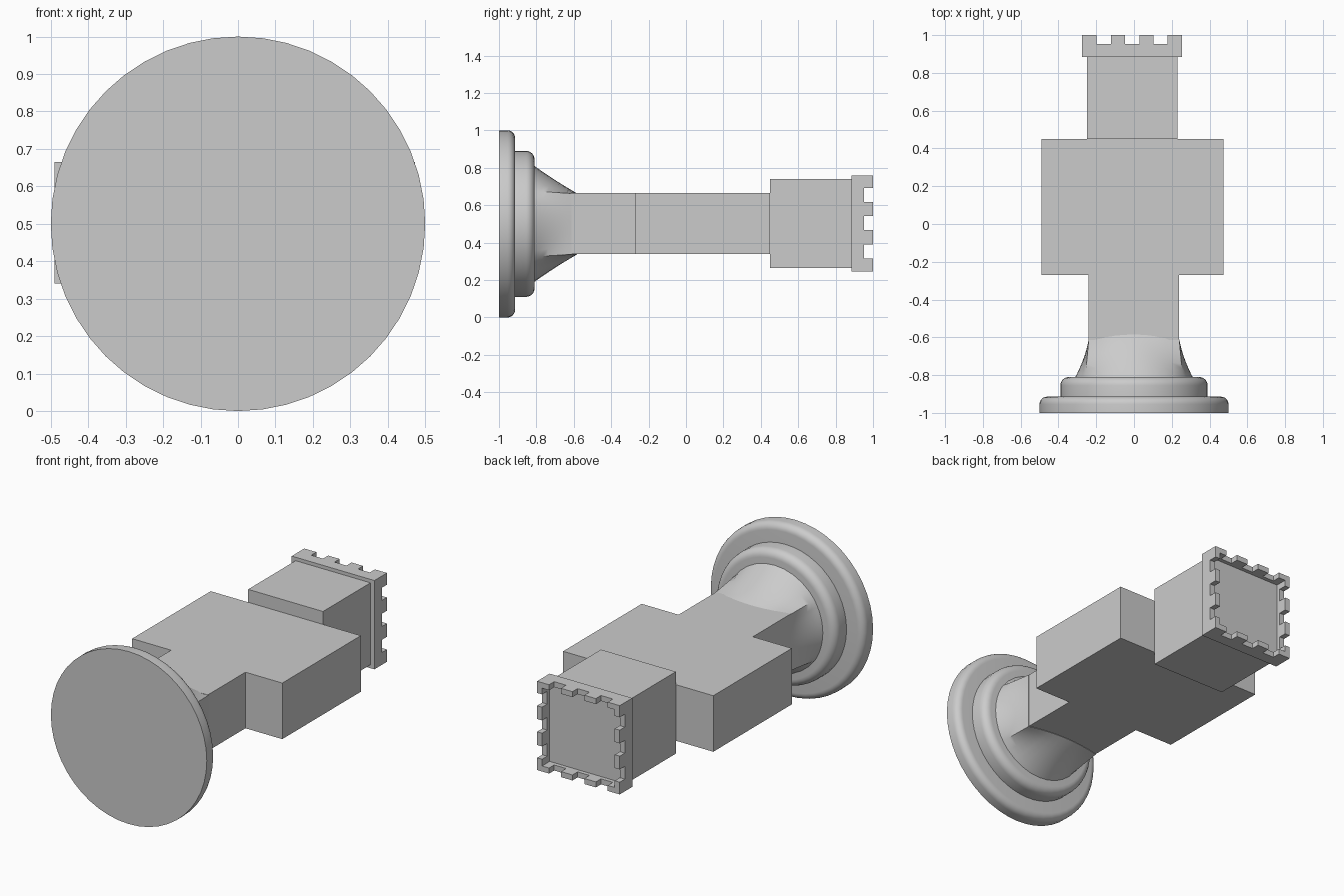
import bpy, bmesh, math

if "Cube" in bpy.data.objects:
    bpy.data.objects.remove(bpy.data.objects["Cube"])

stone = bpy.data.materials.new("light_grey")
stone.diffuse_color = (0.6, 0.6, 0.6, 1)
stone.use_nodes = True
stone.node_tree.nodes["Principled BSDF"].inputs["Base Color"].default_value = stone.diffuse_color
CZ = 0.5  # height of the long axis


def finish(name, bm, smooth=False):
    bmesh.ops.recalc_face_normals(bm, faces=bm.faces)
    me = bpy.data.meshes.new(name)
    bm.to_mesh(me)
    bm.free()
    me.materials.append(stone)
    ob = bpy.data.objects.new(name, me)
    bpy.context.collection.objects.link(ob)
    bpy.ops.object.select_all(action='DESELECT')
    ob.select_set(True)
    bpy.context.view_layer.objects.active = ob
    if smooth:
        bpy.ops.object.shade_smooth_by_angle(angle=math.radians(35))
    return ob


def box(name, x, y, z):
    bm = bmesh.new()
    bmesh.ops.create_cube(bm, size=1)
    for v in bm.verts:
        for i, (a, b) in enumerate((x, y, z)):
            v.co[i] = b if v.co[i] > 0 else a
    return finish(name, bm)


def skin(name, rings):
    """Closed skin over rings of points, capped at both ends."""
    bm = bmesh.new()
    rows = [[bm.verts.new(p) for p in r] for r in rings]
    n = len(rows[0])
    for a, b in zip(rows, rows[1:]):
        for i in range(n):
            j = (i + 1) % n
            bm.faces.new((a[i], a[j], b[j], b[i]))
    bm.faces.new(rows[0])
    bm.faces.new(rows[-1])
    return finish(name, bm, True)


def rounded_disc(name, radius, y0, y1, fillet, n=48):
    prof = [(radius, y0)]
    for k in range(7):
        a = k / 6 * math.pi / 2
        prof.append((radius - fillet + fillet * math.cos(a),
                     y1 - fillet + fillet * math.sin(a)))
    return skin(name, [[(r * math.cos(2 * math.pi * i / n), y,
                         CZ + r * math.sin(2 * math.pi * i / n)) for i in range(n)]
                       for r, y in prof])


# stepped round base
rounded_disc("base_disc", 0.5, -1.0, -0.914, 0.04)
rounded_disc("base_step", 0.39, -0.914, -0.81, 0.045)

# flare from the round base to the rectangular neck
HX, HZ, R = 0.24, 0.163, 0.313
corner = math.atan2(HZ, HX)
stops = [-corner, corner, math.pi - corner, math.pi + corner, 2 * math.pi - corner]
angles = [a + (b - a) * k / 10 for a, b in zip(stops, stops[1:]) for k in range(10)]
rings = []
for s in range(9):
    t = s / 8
    ring = []
    for a in angles:
        c, sn = math.cos(a), math.sin(a)
        edge = min(HX / max(abs(c), 1e-6), HZ / max(abs(sn), 1e-6))
        top = abs(sn) * edge > HZ - 1e-5
        y_end = -0.612 + (0.03 * (1 - (c * edge / HX) ** 2) if top else 0)
        w = t + 0.3 * t * (1 - t) * (0.4 if top else 1.6)
        r = R + (edge - R) * w
        ring.append((c * r, -0.815 + (y_end + 0.815) * t, CZ + sn * r))
    rings.append(ring)
skin("base_flare", rings)

# neck, wide body and square head
box("neck", (-0.24, 0.237), (-0.615, -0.27), (0.34, 0.665))
box("body", (-0.49, 0.473), (-0.27, 0.45), (0.34, 0.665))
box("head", (-0.25, 0.23), (0.45, 0.89), (0.265, 0.74))

# battlement crown: slab with a shallow recess and three notches per side
crown = box("crown", (-0.275, 0.255), (0.885, 1.0), (0.245, 0.76))
cutters = [box("recess_cutter", (-0.243, 0.223), (0.93, 1.1), (0.277, 0.728))]
for k in (-1, 0, 1):
    x, z = -0.01 + 0.15 * k, 0.504 + 0.151 * k
    cutters.append(box("notch_cutter", (x - 0.038, x + 0.038), (0.953, 1.1), (0, 1)))
    cutters.append(box("notch_cutter", (-0.6, 0.6), (0.953, 1.1), (z - 0.037, z + 0.037)))
bpy.context.view_layer.objects.active = crown
for c in cutters:
    c.hide_render = True
    m = crown.modifiers.new("cut", 'BOOLEAN')
    m.operation, m.solver, m.object = 'DIFFERENCE', 'EXACT', c
    bpy.ops.object.modifier_apply(modifier=m.name)
for c in cutters:
    bpy.data.objects.remove(c)
